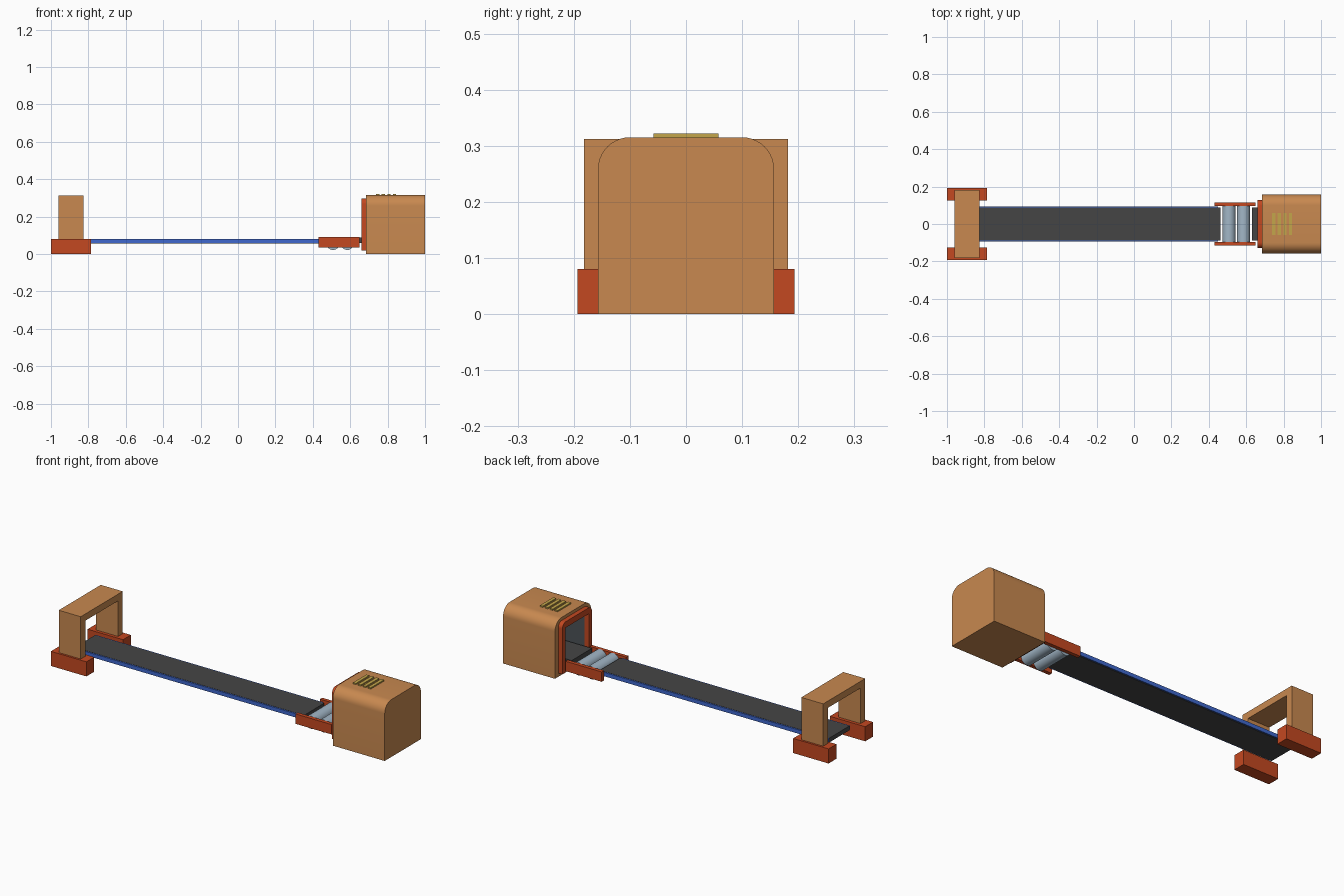
import bpy, bmesh, math

if "Cube" in bpy.data.objects:
    bpy.data.objects.remove(bpy.data.objects["Cube"])

def mat(name, rgb):
    m = bpy.data.materials.new(name)
    m.diffuse_color = (*rgb, 1)
    m.use_nodes = True
    m.node_tree.nodes["Principled BSDF"].inputs["Base Color"].default_value = m.diffuse_color
    return m

COPPER = mat("copper", (0.58, 0.25, 0.08))
RED = mat("rust red", (0.55, 0.065, 0.015))
BELT = mat("belt grey", (0.06, 0.06, 0.06))
BLUE = mat("rail blue", (0.05, 0.14, 0.62))
STEEL = mat("roller steel", (0.36, 0.47, 0.57))
GOLD = mat("vent gold", (0.55, 0.38, 0.07))
LINING = mat("lining slate", (0.07, 0.085, 0.095))

def finish(name, bm, *mats):
    bmesh.ops.recalc_face_normals(bm, faces=bm.faces)
    me = bpy.data.meshes.new(name)
    bm.to_mesh(me)
    bm.free()
    ob = bpy.data.objects.new(name, me)
    bpy.context.collection.objects.link(ob)
    for m in mats:
        me.materials.append(m)
    return ob

def box(name, x0, x1, y0, y1, z0, z1, m):
    bm = bmesh.new()
    bmesh.ops.create_cube(bm, size=1)
    for v in bm.verts:
        v.co = ((x0 + x1) / 2 + v.co.x * (x1 - x0),
                (y0 + y1) / 2 + v.co.y * (y1 - y0),
                (z0 + z1) / 2 + v.co.z * (z1 - z0))
    return finish(name, bm, m)

def arch_points(half, z0, z1, r, n=10):
    """Outline with rounded top corners, in (y, z)."""
    pts = [(half, z0)]
    for side, start in ((1, 0), (-1, 90)):
        for i in range(n + 1):
            a = math.radians(start + 90 * i / n)
            pts.append((side * (half - r) + r * math.cos(a), z1 - r + r * math.sin(a)))
    return pts + [(-half, z0)]

def tunnel(name, x0, x1, outer, inner, depth, mats):
    """Rounded-top block with a rectangular pocket cut from its -x side."""
    bm = bmesh.new()
    f = bm.faces.new([bm.verts.new((x0, y, z)) for y, z in arch_points(*outer)])
    ext = bmesh.ops.extrude_face_region(bm, geom=[f])
    for v in ext["geom"]:
        if isinstance(v, bmesh.types.BMVert):
            v.co.x = x1
    ob = finish(name, bm, *mats)
    half, z0, z1 = inner
    cut = box(name + "_cutter", x0 - 0.05, x0 + depth, -half, half, z0, z1, mats[0])
    mod = ob.modifiers.new("pocket", 'BOOLEAN')
    mod.operation = 'DIFFERENCE'
    mod.solver = 'EXACT'
    mod.object = cut
    bpy.context.view_layer.objects.active = ob
    bpy.ops.object.modifier_apply(modifier=mod.name)
    bpy.data.objects.remove(cut)
    # pocket walls take the last material
    e = 0.002
    for p in ob.data.polygons:
        c = p.center
        inside = abs(c.y) < half + e and z0 - e < c.z < z1 + e and x0 + e < c.x < x1 - e
        p.material_index = len(mats) - 1 if inside else 0
    smooth(ob)
    return ob

def smooth(ob):
    bpy.ops.object.select_all(action='DESELECT')
    ob.select_set(True)
    bpy.context.view_layer.objects.active = ob
    bpy.ops.object.shade_smooth_by_angle(angle=math.radians(35))

# Entry gate: feet, legs and crossbar
for s, side in ((1, "back"), (-1, "front")):
    ys = sorted((s * 0.125, s * 0.193))
    box(f"gate_foot_{side}", -1.0, -0.785, *ys, 0, 0.08, RED)
gate = bmesh.new()
outline = [(-0.182, 0.08), (-0.182, 0.312), (0.182, 0.312), (0.182, 0.08),
           (0.142, 0.08), (0.142, 0.275), (-0.142, 0.275), (-0.142, 0.08)]
face = gate.faces.new([gate.verts.new((-0.96, y, z)) for y, z in outline])
for g in bmesh.ops.extrude_face_region(gate, geom=[face])["geom"]:
    if isinstance(g, bmesh.types.BMVert):
        g.co.x = -0.827
finish("gate_arch", gate, COPPER)

# Belt and its side strips
box("main_belt", -0.93, 0.462, -0.087, 0.087, 0.056, 0.08, BELT)
for s, side in ((1, "back"), (-1, "front")):
    box(f"belt_strip_{side}", -0.93, 0.45, *sorted((s * 0.087, s * 0.094)), 0.058, 0.079, BLUE)
    box(f"roller_rail_{side}", 0.43, 0.65, *sorted((s * 0.096, s * 0.116)), 0.036, 0.09, RED)
box("inner_belt", 0.632, 0.95, -0.088, 0.088, 0.06, 0.088, BELT)

# Rollers
for i, x in enumerate((0.508, 0.585)):
    bm = bmesh.new()
    bmesh.ops.create_cone(bm, cap_ends=True, segments=32, radius1=0.035, radius2=0.035, depth=0.192)
    for v in bm.verts:
        v.co = (x + v.co.x, v.co.z, 0.057 + v.co.y)
    smooth(finish(f"roller_{i + 1}", bm, STEEL))

# Housing with dark tunnel, and its door frame
tunnel("housing", 0.685, 1.0, (0.157, 0, 0.315, 0.057), (0.1, 0.04, 0.265), 0.285, (COPPER, LINING))
tunnel("door_frame", 0.66, 0.686, (0.128, 0.02, 0.298, 0.03), (0.1, 0.04, 0.265), 0.1, (RED,))

# Top vent slats
for i in range(4):
    x = 0.747 + 0.03 * i
    box(f"vent_slat_{i + 1}", x - 0.009, x + 0.009, -0.058, 0.058, 0.313, 0.322, GOLD)
